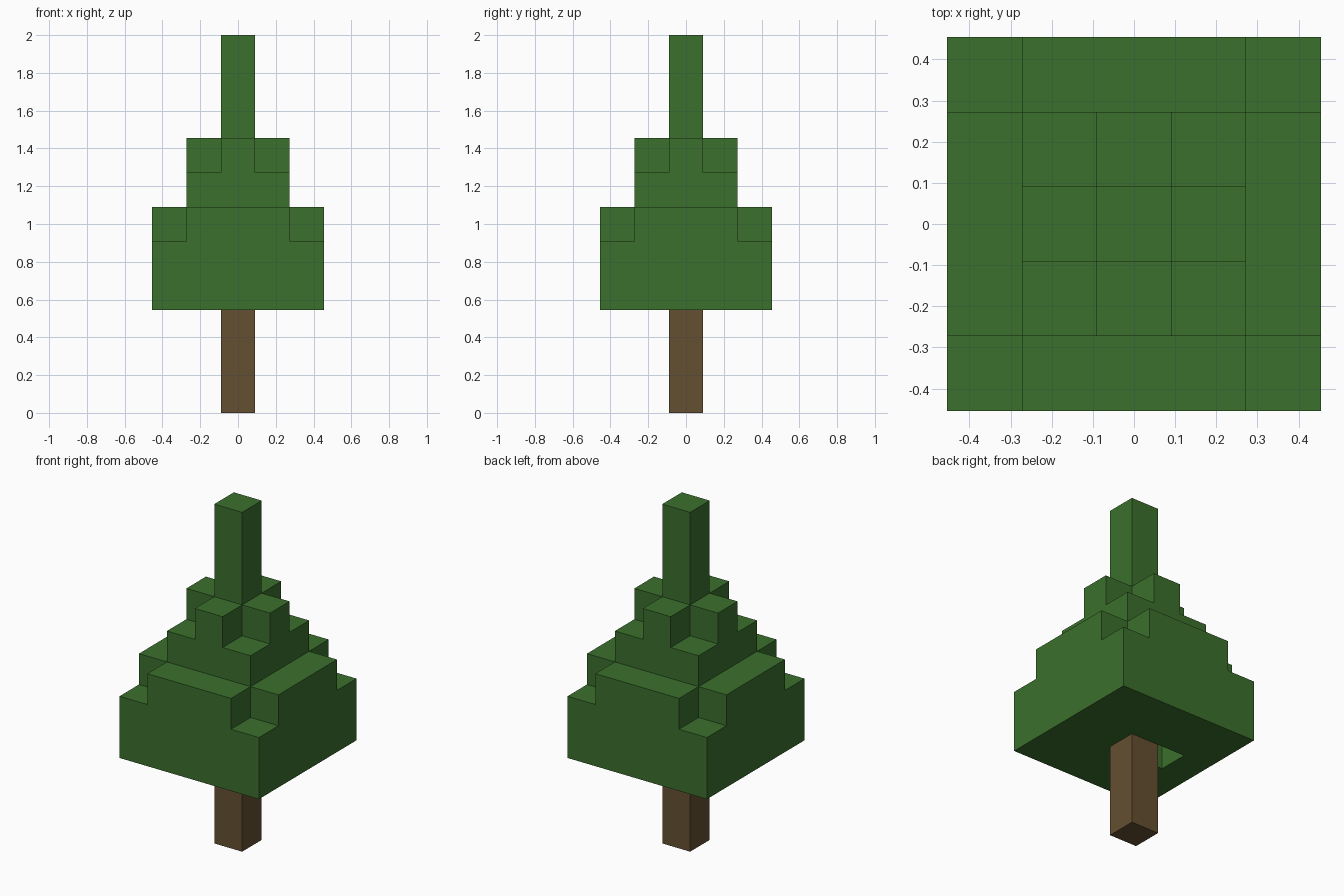
import bpy, bmesh
from mathutils import Vector

if "Cube" in bpy.data.objects:
    bpy.data.objects.remove(bpy.data.objects["Cube"], do_unlink=True)

U = 2 / 11  # edge of one block


def material(name, rgb):
    m = bpy.data.materials.new(name)
    m.use_nodes = True
    m.diffuse_color = (*rgb, 1)
    bsdf = next(n for n in m.node_tree.nodes if n.type == 'BSDF_PRINCIPLED')
    bsdf.inputs["Base Color"].default_value = (*rgb, 1)
    return m


def layer(radius, bottom, top, corners=True):
    """Square layer of blocks, optionally with its corner blocks left out."""
    span = range(-radius, radius + 1)
    return {(x, y, z) for x in span for y in span for z in range(bottom, top)
            if corners or min(abs(x), abs(y)) < radius}


def build(name, cells, solid, mat):
    """Skin the blocks with faces only where they meet open space."""
    bm = bmesh.new()
    for cell in cells:
        centre = Vector(cell) + Vector((0, 0, 0.5))
        for axis in range(3):
            for sign in (-1, 1):
                n = Vector((0, 0, 0))
                n[axis] = sign
                if tuple(int(c + d) for c, d in zip(cell, n)) in solid:
                    continue
                a = Vector((0, 0, 0))
                a[(axis + 1) % 3] = 0.5
                b = n.cross(a)
                corners = [centre + n / 2 + o for o in (-a - b, a - b, a + b, b - a)]
                bm.faces.new([bm.verts.new(c * U) for c in corners])
    bmesh.ops.remove_doubles(bm, verts=bm.verts, dist=U / 100)
    bmesh.ops.dissolve_limit(bm, angle_limit=0.01, verts=bm.verts, edges=bm.edges)
    mesh = bpy.data.meshes.new(name)
    bm.to_mesh(mesh)
    bm.free()
    mesh.materials.append(mat)
    bpy.context.collection.objects.link(bpy.data.objects.new(name, mesh))


green = material("leaf green", (0.044, 0.162, 0.026))
brown = material("bark brown", (0.130, 0.080, 0.032))

# Trunk reaches one block into the foliage, beside a small hollow
trunk = layer(0, 0, 4)
hollow = {(-1, 0, 3)}

# Foliage: two stepped tiers and a tall tip
lower = (layer(2, 3, 5) | layer(2, 5, 6, corners=False)) - trunk - hollow
upper = layer(1, 6, 7) | layer(1, 7, 8, corners=False)
tip = layer(0, 8, 11)
solid = trunk | lower | upper | tip

build("trunk", trunk, solid, brown)
build("lower_branches", lower, solid, green)
build("upper_branches", upper, solid, green)
build("treetop", tip, solid, green)
